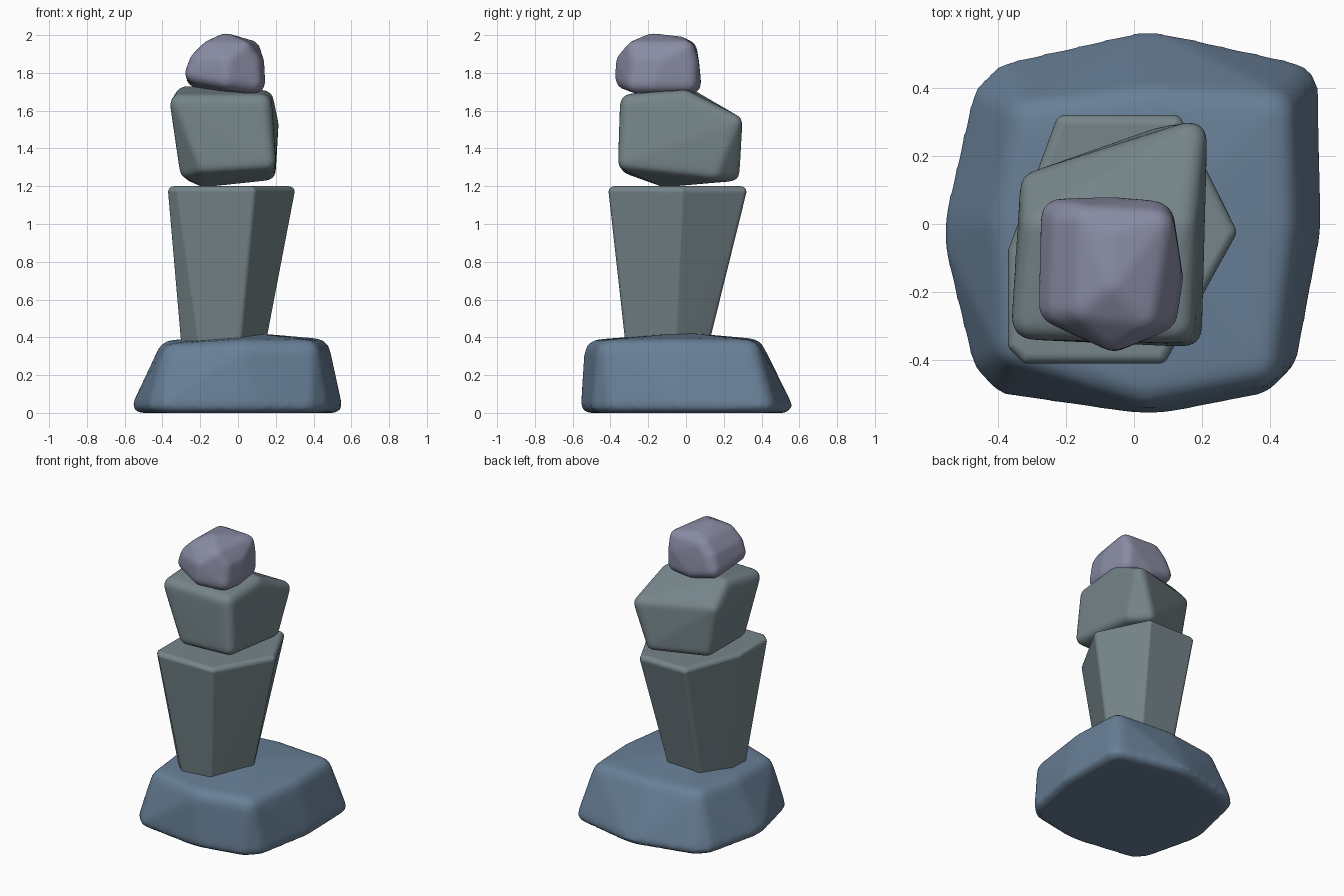
import bpy, bmesh
from mathutils import Vector


def stone(name, rings, color, soften=0):
    """Rounded boulder: convex hull of small spheres set just inside the outline points.
    rings: (rounding radius, [(x, y, z), ...]), points lie on the outer silhouette."""
    pts = [(r, Vector(p)) for r, ring in rings for p in ring]
    lo = Vector([min(p[i] for _, p in pts) for i in range(3)])
    hi = Vector([max(p[i] for _, p in pts) for i in range(3)])
    mid, half = (lo + hi) / 2, (hi - lo) / 2

    ball = bmesh.new()
    bmesh.ops.create_icosphere(ball, subdivisions=3, radius=1)
    dirs = [v.co.copy() for v in ball.verts]
    ball.free()

    bm = bmesh.new()
    for r, p in pts:
        inset = Vector([max(-1, min(1, 1.6 * (p[i] - mid[i]) / half[i])) for i in range(3)])
        centre = p - inset * r
        for d in dirs:
            bm.verts.new(centre + d * r)
    bmesh.ops.convex_hull(bm, input=bm.verts)
    bmesh.ops.delete(bm, geom=[v for v in bm.verts if not v.link_faces], context='VERTS')
    bmesh.ops.recalc_face_normals(bm, faces=bm.faces)
    for f in bm.faces:
        f.smooth = True

    mesh = bpy.data.meshes.new(name)
    bm.to_mesh(mesh)
    bm.free()
    ob = bpy.data.objects.new(name, mesh)
    bpy.context.collection.objects.link(ob)
    mat = bpy.data.materials.new(name + "_colour")
    mat.diffuse_color = (*color, 1)
    mesh.materials.append(mat)
    if soften:  # even mesh plus light smoothing blends the facets
        remesh = ob.modifiers.new("even_mesh", 'REMESH')
        remesh.mode = 'VOXEL'
        remesh.voxel_size = soften
        remesh.use_smooth_shade = True
        smooth = ob.modifiers.new("soften", 'SMOOTH')
        smooth.factor, smooth.iterations = 0.5, 7
    else:
        ob.modifiers.new("soft_shading", 'WEIGHTED_NORMAL').weight = 80
    return ob


def ring(z, xy):
    return [(x, y, z) for x, y in xy]


GREY = (0.18, 0.235, 0.255)

# Wide base boulder, its top dipping at the front left
stone("base_stone", [
    (0.04, ring(0.0, [(-0.475, -0.44), (-0.42, -0.50), (0.0, -0.555), (0.10, -0.555),
                      (0.41, -0.50), (0.48, -0.43), (0.55, -0.02), (0.55, 0.06),
                      (0.54, 0.45), (0.51, 0.475), (0.10, 0.56), (0.0, 0.56),
                      (-0.41, 0.475), (-0.475, 0.41), (-0.558, 0.01), (-0.558, -0.07)])),
    (0.08, [(-0.41, -0.43, 0.37), (0.05, -0.54, 0.39), (0.44, -0.48, 0.39), (0.49, 0.0, 0.395),
            (0.48, 0.40, 0.39), (0.05, 0.42, 0.395), (-0.38, 0.38, 0.39), (-0.43, 0.0, 0.385)]),
    (0.08, [(0.08, 0.0, 0.425)]),
], (0.14, 0.215, 0.31), 0.02)

# Tall tapered pillar with a chamfered front-left corner
stone("pillar_stone", [
    (0.03, ring(1.2, [(-0.23, 0.32), (0.14, 0.32), (0.30, -0.02),
                      (0.09, -0.41), (-0.34, -0.41), (-0.37, -0.38), (-0.37, -0.09)])),
    (0.03, ring(0.33, [(-0.20, 0.11), (0.04, 0.11), (0.14, -0.06), (0.0, -0.32),
                       (-0.22, -0.32), (-0.30, -0.24), (-0.30, -0.10)])),
], GREY)

# Leaning middle block with a sloping back
stone("middle_stone", [
    (0.06, [(-0.36, -0.34, 1.69), (-0.335, 0.0, 1.73), (0.19, 0.0, 1.71), (0.18, -0.35, 1.69)]),
    (0.05, [(0.215, 0.30, 1.56), (-0.335, 0.15, 1.60)]),
    (0.05, [(-0.31, -0.25, 1.24), (-0.22, -0.345, 1.26), (0.20, -0.36, 1.28),
            (0.20, 0.20, 1.23), (0.13, 0.285, 1.225), (-0.285, 0.15, 1.22),
            (-0.22, -0.14, 1.195)]),
], GREY, 0.012)

# Rounded cap stone
stone("top_stone", [
    (0.06, ring(1.975, [(-0.20, -0.30), (0.08, -0.32), (0.12, 0.05), (-0.19, 0.06)])
     + [(-0.06, -0.20, 2.01), (-0.06, 0.02, 1.995)]),
    (0.07, ring(1.86, [(-0.26, -0.31), (-0.05, -0.372), (0.125, -0.31), (0.14, -0.12),
                       (0.12, 0.07), (-0.25, 0.07)])),
    (0.06, [(-0.28, -0.30, 1.74), (-0.05, -0.374, 1.71), (0.13, -0.32, 1.69),
            (0.145, -0.17, 1.69), (0.12, 0.065, 1.69), (-0.07, 0.08, 1.685),
            (-0.275, 0.075, 1.72)]),
], (0.25, 0.26, 0.37), 0.012)
